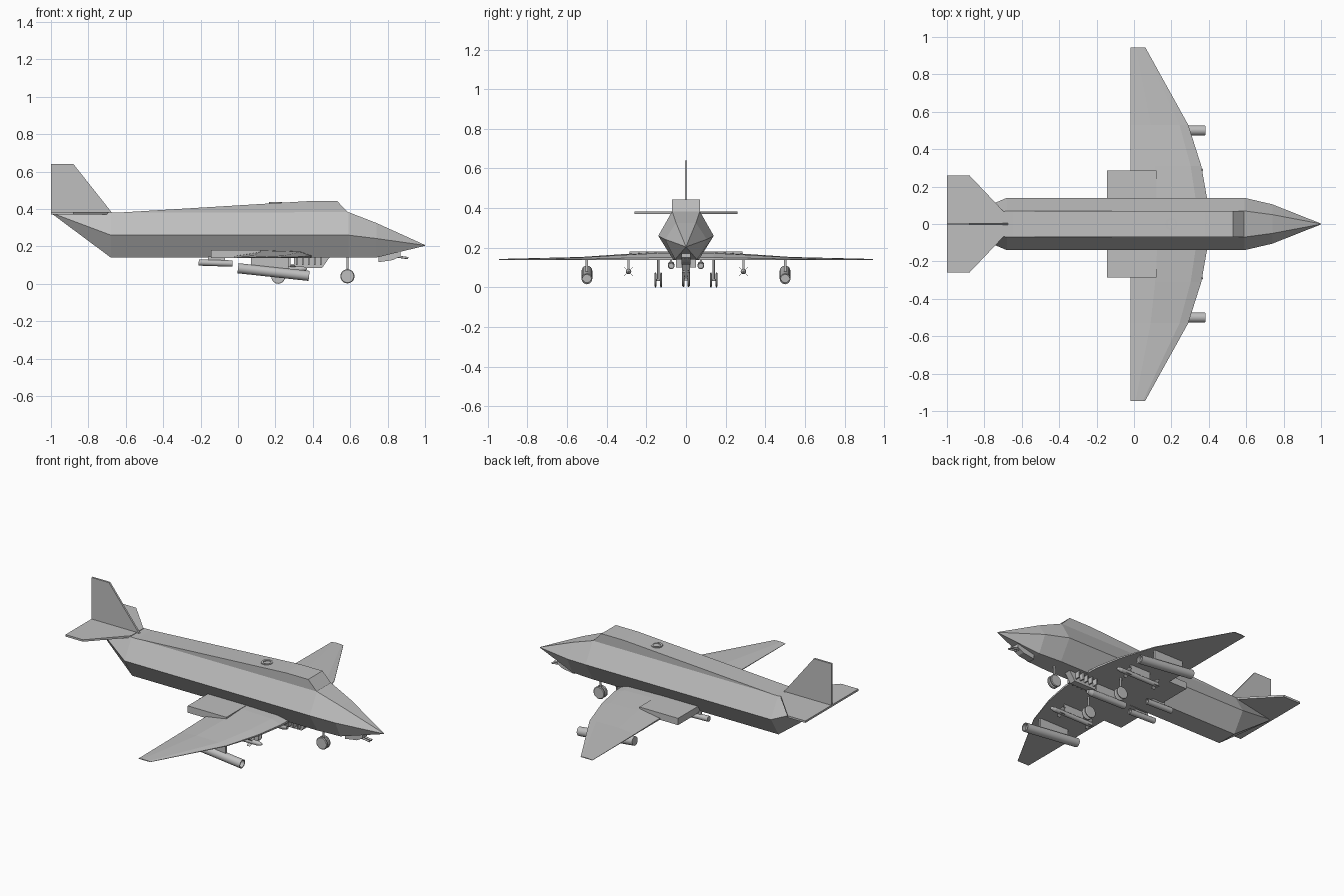
import bpy, bmesh, math
from mathutils import Vector

if "Cube" in bpy.data.objects:
    bpy.data.objects.remove(bpy.data.objects["Cube"])

grey = bpy.data.materials.new("airframe grey")
grey.use_nodes = True
grey.diffuse_color = (0.52, 0.52, 0.52, 1)
grey.node_tree.nodes["Principled BSDF"].inputs["Base Color"].default_value = (0.52, 0.52, 0.52, 1)


def finish(name, bm):
    bmesh.ops.remove_doubles(bm, verts=bm.verts, dist=1e-5)
    bmesh.ops.recalc_face_normals(bm, faces=bm.faces)
    me = bpy.data.meshes.new(name)
    bm.to_mesh(me)
    bm.free()
    me.materials.append(grey)
    ob = bpy.data.objects.new(name, me)
    bpy.context.collection.objects.link(ob)
    return ob


def loft(name, rings):
    """Skin a row of closed cross-sections with equal point counts."""
    bm = bmesh.new()
    rows = [[bm.verts.new(p) for p in ring] for ring in rings]
    n = len(rows[0])
    for a, b in zip(rows, rows[1:]):
        for i in range(n):
            j = (i + 1) % n
            bm.faces.new((a[i], a[j], b[j], b[i]))
    bm.faces.new(rows[0])
    bm.faces.new(rows[-1][::-1])
    return finish(name, bm)


def box(name, x0, x1, y0, y1, z0, z1):
    return loft(name, [[(x, y0, z0), (x, y1, z0), (x, y1, z1), (x, y0, z1)] for x in (x0, x1)])


def tube(name, start, end, profile, sides=14):
    """Revolve (fraction along axis, radius) pairs about the line start-end."""
    start, end = Vector(start), Vector(end)
    turn = (end - start).to_track_quat('Z', 'Y')
    rings = []
    for t, r in profile:
        rings.append([start.lerp(end, t) + turn @ Vector((r * math.cos(a), r * math.sin(a), 0))
                      for a in (2 * math.pi * i / sides for i in range(sides))])
    ob = loft(name, rings)
    for p in ob.data.polygons:
        p.use_smooth = len(p.vertices) == 4
    for e in ob.data.edges:
        a, b = (ob.data.vertices[v].co - start for v in e.vertices)
        axis = (end - start).normalized()
        e.use_edge_sharp = abs((a - b).dot(axis)) < 1e-4
    return ob


ROD = [(0, 1), (1, 1)]


def rod(name, start, end, r, sides=10):
    return tube(name, start, end, [(t, r * k) for t, k in ROD], sides)


# Fuselage: hexagonal sections (x, top half width, top z, mid half width, mid z, low half width, low z)
sections = [(-1, .002, .382, .003, .38, .002, .378), (-.68, .07, .38, .14, .26, .065, .14),
            (.59, .07, .383, .14, .26, .065, .14), (.74, .05, .325, .105, .242, .055, .14),
            (1, .001, .207, .002, .205, .001, .203)]
loft("fuselage", [[(x, a, za), (x, b, zb), (x, c, zc), (x, -c, zc), (x, -b, zb), (x, -a, za)]
                  for x, a, za, b, zb, c, zc in sections])

# Raised spine and windscreen
spine = [(-.68, .378), (.38, .442), (.53, .442), (.588, .383), (.5, .36), (-.6, .36)]
loft("spine", [[(x, y, z) for x, z in spine] for y in (-.07, .07)])

# Tail fin and tailplane
fin = [(-1, .375), (-1, .64), (-.88, .64), (-.67, .375)]
loft("tail_fin", [[(x, y, z) for x, z in fin] for y in (-.006, .006)])
tail = [(-1, -.26), (-.88, -.26), (-.69, -.06), (-.69, .06), (-.88, .26), (-1, .26)]
loft("tailplane", [[(x, y, z) for x, y in tail] for z in (.371, .383)])

# Flush ring hatch on the spine
tube("roof_hatch", (.2, 0, .426), (.2, 0, .436),
     [(0, .034), (1, .034), (1, .022), (.4, .022)], 16)

# Wing stations: (span, leading edge x, thickness)
stations = [(0, .395, .042), (.14, .39, .04), (.31, .36, .03), (.53, .29, .015), (.945, .06, .005)]


def wing_section(y, nose, h):
    c = nose + .02
    outline = [(0, 0), (0, .3), (.35, 1), (.85, .85), (1, .3), (1, 0)]
    return [(-.02 + c * u, y, .138 + h * v) for u, v in outline]


for s, side in ((1, "left"), (-1, "right")):
    loft(side + "_wing", [wing_section(s * y, nose, h) for y, nose, h in stations])
    box(side + "_wing_root_box", -.145, .12, s * .06, s * .285, .138, .18)

    # Large outboard pod, drooping forward, with open front end
    tube(side + "_outer_pod", (0, s * .5, .083), (.38, s * .5, .042),
         [(0, .018), (0, .027), (1, .027), (1, .021), (.94, .021)], 16)
    box(side + "_outer_pylon", .07, .27, s * .494, s * .506, .07, .142)

    # Slim inboard missile with crossed fins
    tube(side + "_missile", (.07, s * .29, .08), (.37, s * .29, .08),
         [(0, .014), (.9, .014), (.97, .009), (1, .002)], 12)
    box(side + "_missile_pylon", .13, .27, s * .286, s * .294, .085, .145)
    for x in (.075, .28):
        for k in (-1, 1):
            d = .022
            tri = [(x, -d), (x + .02, -d), (x + .035, 0), (x + .02, d), (x, d)]
            loft(side + "_missile_fins",
                 [[(px, s * .29 + w + t, .08 + k * w) for px, w in tri] for t in (-.0015, .0015)])

    # Belly store beside the keel
    tube(side + "_belly_store", (-.21, s * .075, .114), (-.03, s * .075, .108),
         [(0, .012), (0, .017), (1, .017), (1, .012), (.95, .012)], 12)
    box(side + "_belly_pylon", -.16, -.07, s * .07, s * .08, .115, .145)

    # Main landing gear with twin thin wheels
    rod(side + "_main_strut", (.215, s * .14, .037), (.215, s * .14, .142), .006)
    rod(side + "_main_axle", (.215, s * .126, .037), (.215, s * .154, .037), .006)
    for off in (-.014, .014):
        y = s * .14 + off
        tube(side + "_main_wheel", (.215, y - .005, .037), (.215, y + .005, .037),
             [(0, .014), (0, .032), (.3, .037), (.7, .037), (1, .032), (1, .014)], 20)
    # Nose wheel pair
    y = s * .013
    tube(side + "_nose_wheel", (.585, y - .006, .04), (.585, y + .006, .04),
         [(0, .014), (0, .034), (.3, .038), (.7, .038), (1, .034), (1, .014)], 20)

# Nose gear leg
rod("nose_strut", (.585, 0, .04), (.585, 0, .145), .006)
rod("nose_axle", (.585, -.014, .04), (.585, .014, .04), .006)

# Centreline store on its pylon
tube("centre_store", (.07, 0, .075), (.34, 0, .068),
     [(0, .012), (0, .02), (.9, .02), (1, .012)], 14)
box("centre_pylon", .12, .28, -.008, .008, .08, .145)

# Slatted equipment rack ahead of the store
rack = [(.3, .142), (.49, .142), (.45, .085), (.3, .085)]
loft("equipment_rack", [[(x, y, z) for x, z in rack] for y in (-.02, .02)])
for i in range(5):
    x = .31 + i * .032
    box("rack_slat", x, x + .008, -.05, .05, .1, .142)

# Chin gun: housing and barrels
housing = [(.75, .16), (.75, .115), (.83, .127), (.87, .15), (.87, .17)]
loft("chin_housing", [[(x, y, z) for x, z in housing] for y in (-.022, .022)])
for y in (-.01, .01):
    rod("chin_barrel", (.82, y, .15), (.91, y, .137), .006, 8)
